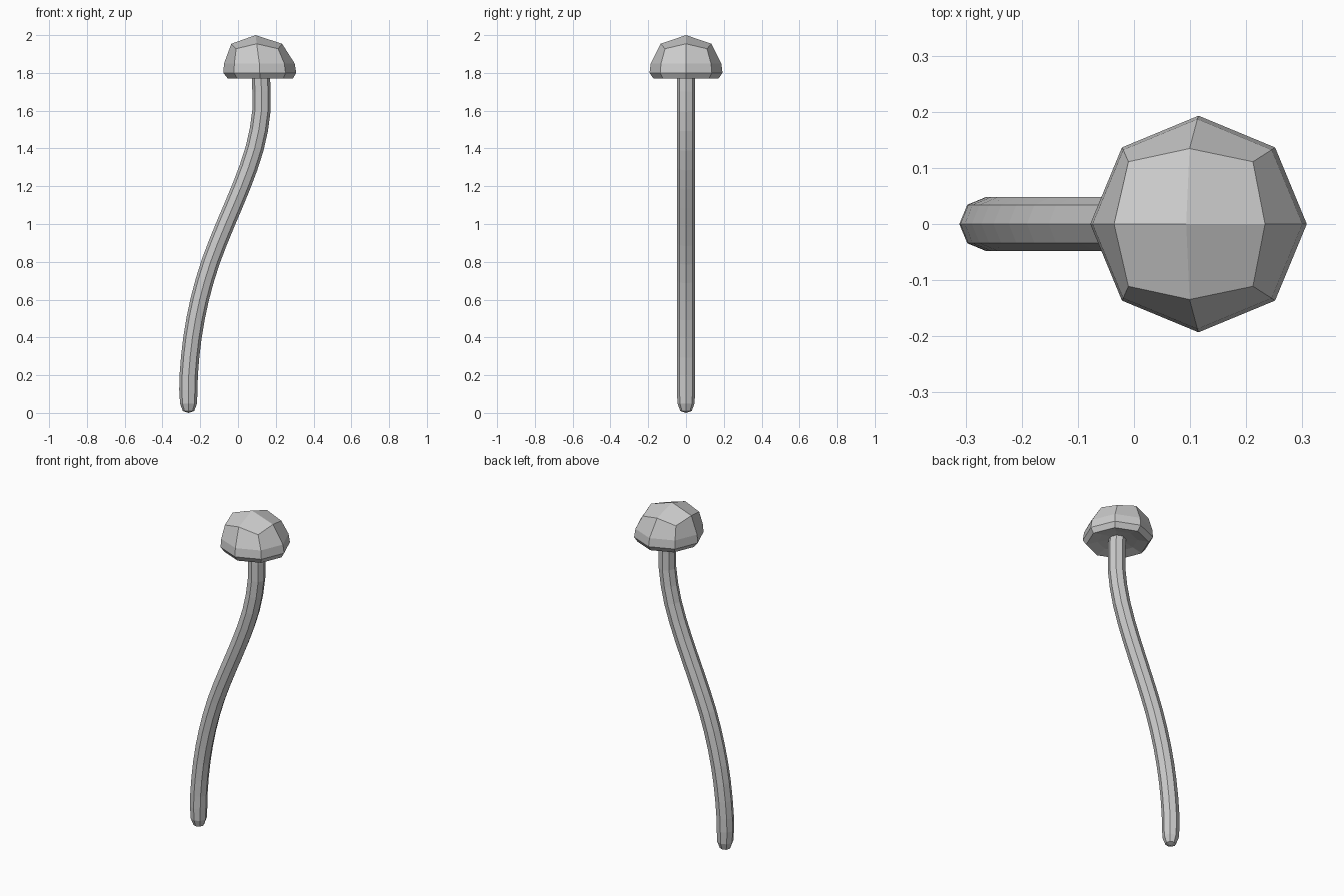
import bpy, bmesh
from math import sin, cos, tau
from mathutils import Vector
from mathutils.geometry import interpolate_bezier

if "Cube" in bpy.data.objects:
    bpy.data.objects.remove(bpy.data.objects["Cube"])

SIDES = 8


def build(name, rings, start, end):
    """Skin a list of rings and close both ends with a centre point."""
    bm = bmesh.new()
    loops = [[bm.verts.new(p) for p in ring] for ring in rings]
    a, b = bm.verts.new(start), bm.verts.new(end)
    for i in range(SIDES):
        j = (i + 1) % SIDES
        bm.faces.new((a, loops[0][j], loops[0][i]))
        for lo, hi in zip(loops, loops[1:]):
            bm.faces.new((lo[i], lo[j], hi[j], hi[i]))
    if name == "cap":
        # crown: four quads meeting at the apex
        top = loops[-1]
        for i in range(0, SIDES, 2):
            bm.faces.new((b, top[i], top[i + 1], top[(i + 2) % SIDES]))
    else:
        for i in range(SIDES):
            bm.faces.new((b, loops[-1][i], loops[-1][(i + 1) % SIDES]))
    bmesh.ops.recalc_face_normals(bm, faces=bm.faces)
    mesh = bpy.data.meshes.new(name)
    bm.to_mesh(mesh)
    bm.free()
    ob = bpy.data.objects.new(name, mesh)
    bpy.context.collection.objects.link(ob)
    return ob


def circle(centre, r, u=Vector((1, 0, 0))):
    v = Vector((0, 1, 0))
    return [Vector(centre) + r * (cos(tau * i / SIDES) * u + sin(tau * i / SIDES) * v)
            for i in range(SIDES)]


# Stem: S-shaped sweep in the x-z plane, rounded foot
points = [(-.262, .05), (-.261, .2), (-.241, .4), (-.203, .6), (-.145, .8),
          (-.066, 1.0), (.018, 1.2), (.088, 1.4), (.124, 1.6), (.12, 1.8)]
points = [Vector((x, 0, z)) for x, z in points]
slopes = [(points[min(i + 1, 9)] - points[max(i - 1, 0)]) /
          (min(i + 1, 9) - max(i - 1, 0)) for i in range(10)]
slopes[0].x = 0
path = []
for i in range(9):
    seg = interpolate_bezier(points[i], points[i] + slopes[i] / 3,
                             points[i + 1] - slopes[i + 1] / 3, points[i + 1], 3)
    path += seg[:-1]
path.append(points[-1])
rings = [circle((-.262, 0, .01), .03)]
for i, p in enumerate(path):
    t = (path[min(i + 1, len(path) - 1)] - path[max(i - 1, 0)]).normalized()
    rings.append(circle(p, .045 if i == 0 else .0485, Vector((t.z, 0, -t.x))))
build("stem", rings, (-.262, 0, 0), (.118, 0, 1.84))

# Cap: slightly hollow underside, rolled rim, faceted dome leaning left
cap = [circle((.117, 0, 1.785), .11),
       circle((.118, 0, 1.77), .172),
       circle((.115, 0, 1.80), .193),
       circle((.113, 0, 1.85), .187)]
crown = circle((.099, 0, 1.954), .1345)
for i in range(1, SIDES, 2):
    p = crown[i]
    crown[i] = Vector((.101 + (p.x - .099) * 1.167, p.y * 1.167, 1.928))
cap.append(crown)
build("cap", cap, (.117, 0, 1.80), (.093, 0, 2.0))
